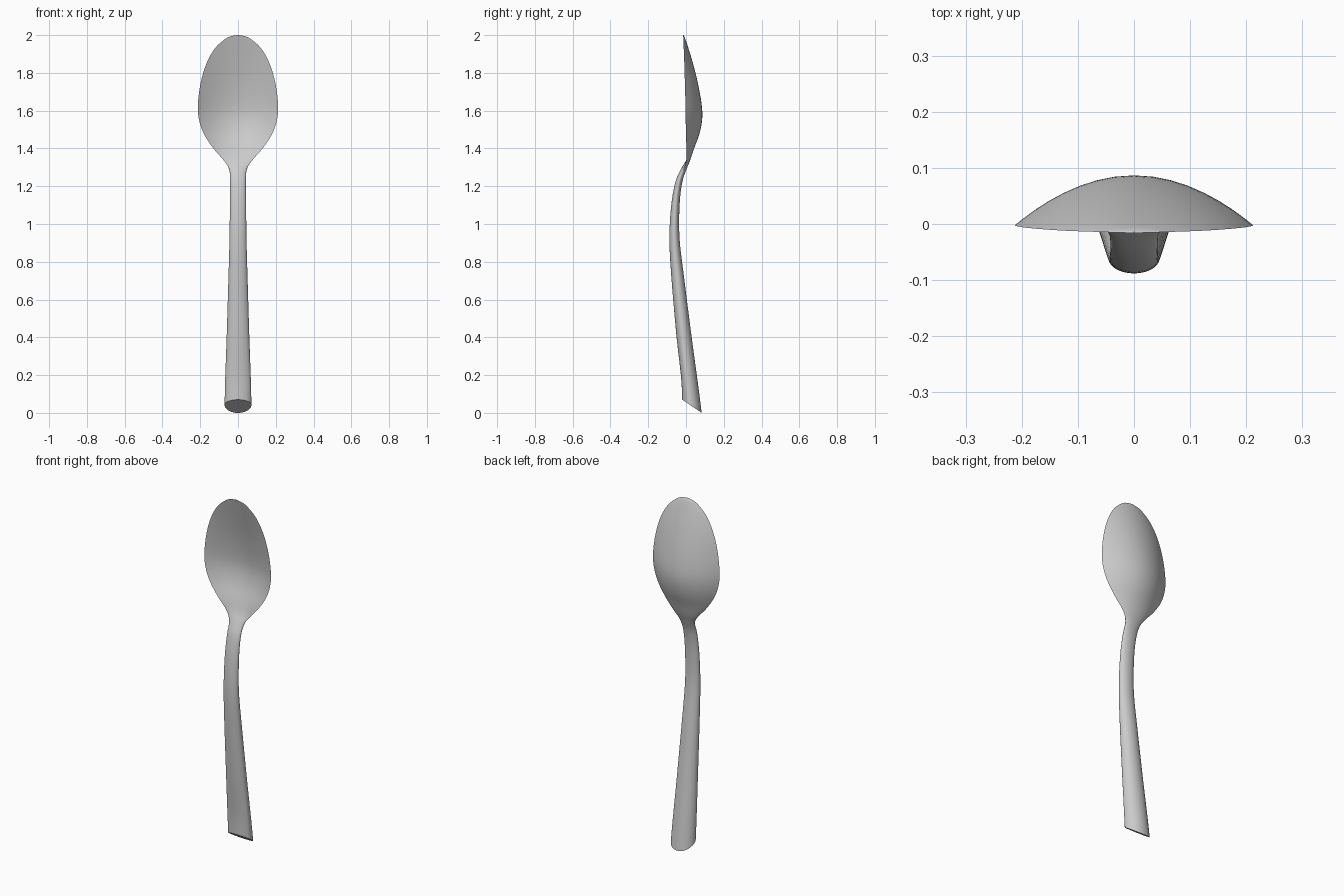
import bpy, bmesh, math
from mathutils import Vector

if "Cube" in bpy.data.objects:
    bpy.data.objects.remove(bpy.data.objects["Cube"], do_unlink=True)

steel = bpy.data.materials.new("brushed_steel_grey")
steel.use_nodes = True
colour = (0.6, 0.6, 0.6, 1)
steel.diffuse_color = colour
steel.node_tree.nodes["Principled BSDF"].inputs["Base Color"].default_value = colour

# Stations: height, half width, side edge y, front centre y, back centre y, roundness
STATIONS = [
    (0.00, 0.071, 0.020, -0.020, 0.083, 1.0),
    (0.15, 0.068, 0.005, -0.026, 0.064, 1.0),
    (0.40, 0.060, -0.017, -0.050, 0.030, 1.0),
    (0.70, 0.051, -0.045, -0.076, -0.008, 1.0),
    (0.92, 0.045, -0.062, -0.088, -0.034, 1.0),
    (1.10, 0.043, -0.056, -0.078, -0.034, 1.0),
    (1.22, 0.042, -0.038, -0.057, -0.020, 1.0),
    (1.29, 0.047, -0.012, -0.027, 0.003, 1.1),
    (1.34, 0.078, 0.002, 0.002, 0.023, 1.4),
    (1.40, 0.130, 0.002, 0.026, 0.043, 1.8),
    (1.48, 0.182, 0.000, 0.057, 0.072, 2.0),
    (1.56, 0.208, -0.002, 0.071, 0.086, 2.0),
    (1.64, 0.212, -0.003, 0.067, 0.082, 2.0),
    (1.75, 0.197, -0.006, 0.048, 0.062, 2.0),
    (1.85, 0.167, -0.009, 0.024, 0.037, 2.0),
    (1.93, 0.122, -0.012, 0.003, 0.013, 2.0),
    (1.98, 0.067, -0.014, -0.010, -0.004, 2.0),
    (1.995, 0.034, -0.015, -0.014, -0.011, 2.0),
    (2.00, 0.002, -0.016, -0.016, -0.014, 2.0),
]
SIDES, STEPS = 40, 4


def smooth_stations(rows):
    """Catmull-Rom blend between neighbouring stations."""
    out = []
    for i in range(len(rows) - 1):
        a, b, c, d = (rows[max(0, min(len(rows) - 1, i + k))] for k in (-1, 0, 1, 2))
        for s in range(STEPS):
            t = s / STEPS
            out.append([0.5 * (2 * q + (r - p) * t + (2 * p - 5 * q + 4 * r - u) * t ** 2
                               + (3 * q - p - 3 * r + u) * t ** 3)
                        for p, q, r, u in zip(a, b, c, d)])
    return out + [rows[-1]]


def section(bm, z, w, edge, front, back, power):
    """Ring with a rounded back and a separately curved front."""
    ring = []
    for k in range(SIDES):
        a = 2 * math.pi * k / SIDES
        s = math.sin(a)
        crown = back if s > 0 else front
        y = edge + (crown - edge) * abs(s) ** power
        # Slanted cut at the handle end
        slant = 0.68 * (back - y) * max(0, 1 - z / 0.4)
        ring.append(bm.verts.new(Vector((w * math.cos(a), y, z + slant))))
    return ring


# Spoon: one continuous loft from handle end to bowl tip
bm = bmesh.new()
rings = [section(bm, *row) for row in smooth_stations(STATIONS)]
for low, high in zip(rings, rings[1:]):
    for k in range(SIDES):
        n = (k + 1) % SIDES
        bm.faces.new((low[k], low[n], high[n], high[k]))
bm.faces.new(rings[0])
bm.faces.new(rings[-1])
bmesh.ops.recalc_face_normals(bm, faces=bm.faces)
mesh = bpy.data.meshes.new("spoon")
bm.to_mesh(mesh)
bm.free()
mesh.materials.append(steel)
spoon = bpy.data.objects.new("spoon", mesh)
bpy.context.collection.objects.link(spoon)
bpy.context.view_layer.objects.active = spoon
spoon.select_set(True)
bpy.ops.object.shade_smooth_by_angle(angle=math.radians(40))
